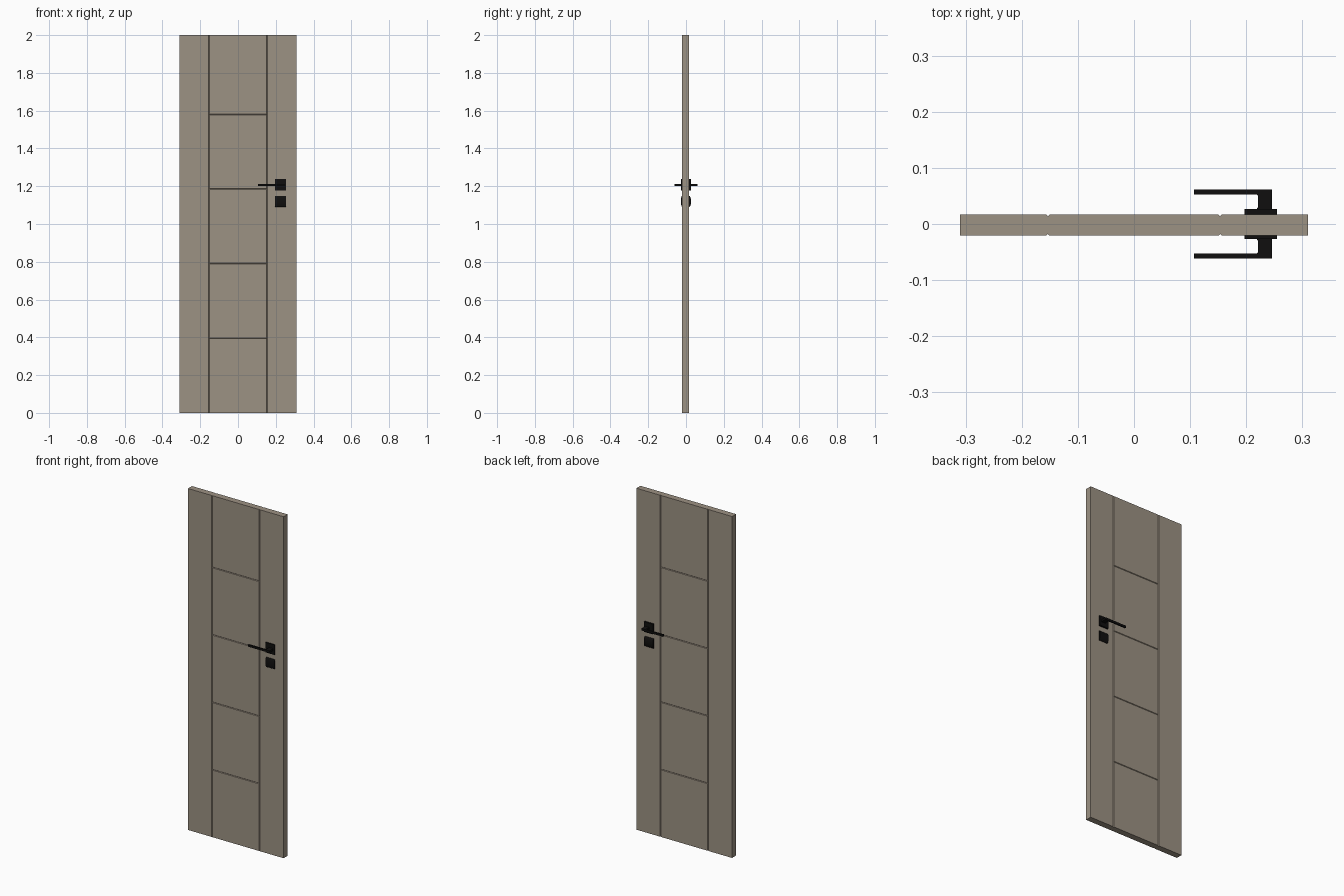
import bpy, bmesh, math
from mathutils import Vector

if "Cube" in bpy.data.objects:
    bpy.data.objects.remove(bpy.data.objects["Cube"])

FRONT, BACK = -0.0205, 0.0165     # door face planes
RX, RW = 0.2255, 0.029            # fitting centre and half width


def material(name, rgb):
    m = bpy.data.materials.new(name)
    m.diffuse_color = (*rgb, 1)
    m.use_nodes = True
    m.node_tree.nodes["Principled BSDF"].inputs["Base Color"].default_value = m.diffuse_color
    return m


wood = material("taupe_paint", (0.335, 0.287, 0.228))
black = material("black_metal", (0.005, 0.0047, 0.0045))


def prism(bm, profile, sweep):
    """Extrude a closed profile of 3D points along a sweep vector."""
    f = bm.faces.new([bm.verts.new(p) for p in profile])
    ext = bmesh.ops.extrude_face_region(bm, geom=[f])["geom"]
    moved = [g for g in ext if isinstance(g, bmesh.types.BMVert)]
    bmesh.ops.translate(bm, verts=moved, vec=Vector(sweep))


def finish(bm, name, mat):
    bmesh.ops.recalc_face_normals(bm, faces=bm.faces)
    me = bpy.data.meshes.new(name)
    bm.to_mesh(me)
    bm.free()
    me.materials.append(mat)
    ob = bpy.data.objects.new(name, me)
    bpy.context.collection.objects.link(ob)
    return ob


# Door leaf
bm = bmesh.new()
prism(bm, [(-0.31, FRONT, 0), (0.31, FRONT, 0), (0.31, BACK, 0), (-0.31, BACK, 0)], (0, 0, 2))
door = finish(bm, "door_leaf", wood)

# V-groove cutters: two full-height lines and four cross lines on each face
GX, W, D = 0.1535, 0.0025, 0.003
upright, cross = bmesh.new(), bmesh.new()
for y in (FRONT, BACK):
    for x in (-GX, GX):
        prism(upright, [(x - W, y, -0.1), (x, y - D, -0.1), (x + W, y, -0.1), (x, y + D, -0.1)],
              (0, 0, 2.2))
    for i in range(1, 5):
        z = 0.395 * i
        prism(cross, [(-GX, y, z - W), (-GX, y - D, z), (-GX, y, z + W), (-GX, y + D, z)],
              (2 * GX, 0, 0))
for bm, name in ((upright, "upright_groove_cutter"), (cross, "cross_groove_cutter")):
    cutter = finish(bm, name, wood)
    cutter.hide_render = True
    cutter.hide_set(True)
    mod = door.modifiers.new(name, "BOOLEAN")
    mod.operation, mod.solver, mod.object = "DIFFERENCE", "EXACT", cutter

# Handle fittings on each face
for side, face, s in (("front", FRONT, -1), ("back", BACK, 1)):
    rim = s * 0.027
    # square rosette
    bm = bmesh.new()
    z0, z1 = 1.178, 1.237
    prism(bm, [(RX - RW, face, z0), (RX - RW, rim, z0), (RX - RW, rim, z1), (RX - RW, face, z1)],
          (2 * RW, 0, 0))
    finish(bm, side + "_rosette", black)

    # lock cover, bowed outward between top and bottom
    bm = bmesh.new()
    arc = [(RX - RW, face + (rim - face) * math.sin(math.pi * i / 10),
            1.12 - 0.029 * math.cos(math.pi * i / 10)) for i in range(11)]
    prism(bm, arc, (2 * RW, 0, 0))
    finish(bm, side + "_lock_cover", black)

    # flat L-shaped lever
    bm = bmesh.new()
    z = 1.201
    outline = [(0.246, 0.026), (0.246, 0.0615), (0.107, 0.0615), (0.107, 0.053),
               (0.218, 0.053), (0.221, 0.050), (0.221, 0.030), (0.218, 0.026)]
    prism(bm, [(x, s * y, z) for x, y in outline], (0, 0, 0.012))
    finish(bm, side + "_lever", black)
